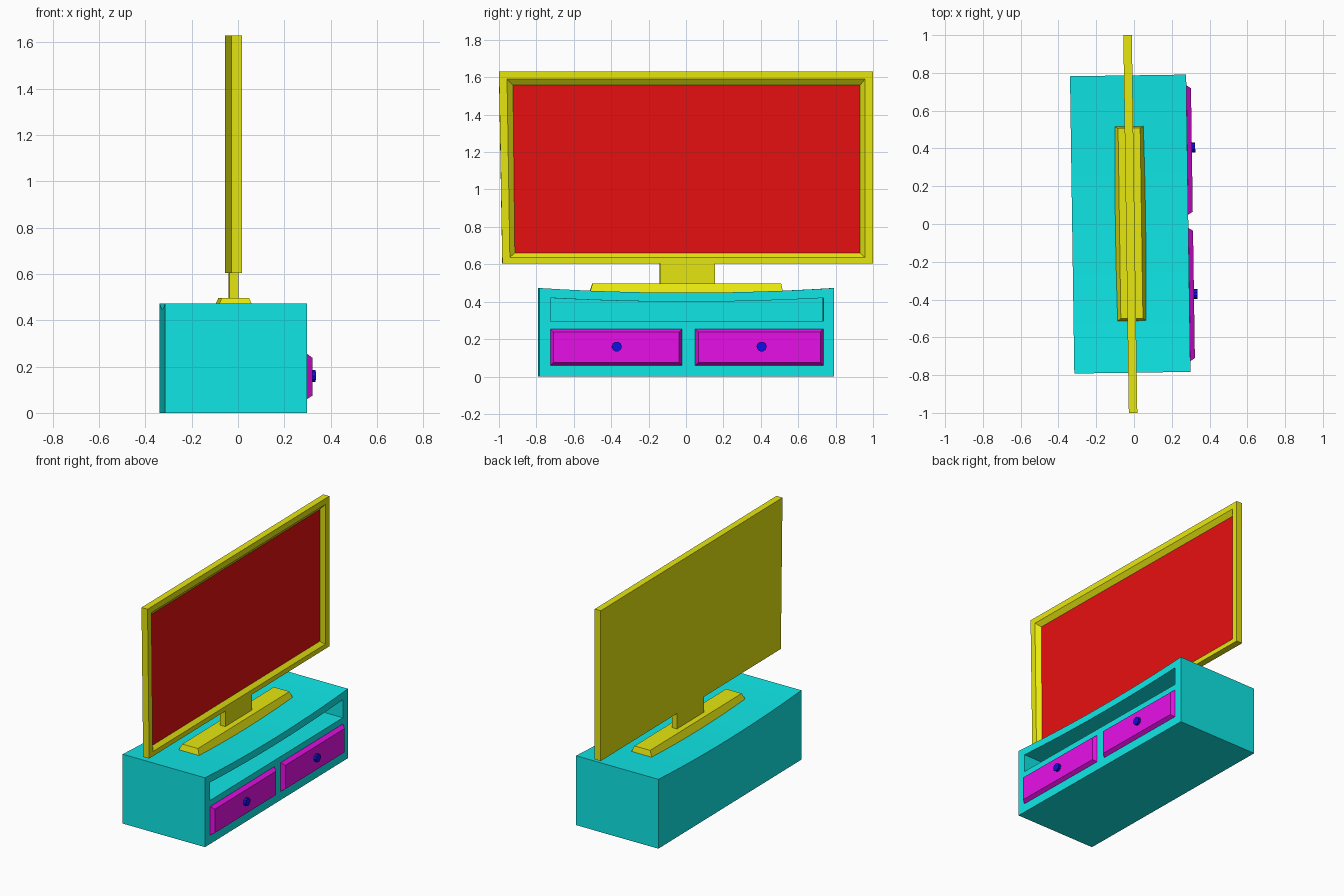
import bpy, bmesh, math

if "Cube" in bpy.data.objects:
    bpy.data.objects.remove(bpy.data.objects["Cube"], do_unlink=True)

TURN = 0.0145  # the whole set stands slightly turned


def material(name, rgb):
    m = bpy.data.materials.new(name)
    m.use_nodes = True
    m.diffuse_color = (*rgb, 1)
    m.node_tree.nodes["Principled BSDF"].inputs["Base Color"].default_value = (*rgb, 1)
    return m


HI, LO = 0.8, 0.005
teal = material("teal", (LO, HI, HI))
yellow = material("yellow", (HI, HI, LO))
red = material("red", (HI, LO, LO))
magenta = material("magenta", (HI, LO, HI))
blue = material("blue", (LO, LO, HI))


def loft(name, rings, mats, end_index=0):
    """Skin a stack of rings; the last cap takes material end_index."""
    bm = bmesh.new()
    loops = [[bm.verts.new(p) for p in r] for r in rings]
    for a, b in zip(loops, loops[1:]):
        for i in range(len(a)):
            j = (i + 1) % len(a)
            bm.faces.new((a[i], a[j], b[j], b[i]))
    bm.faces.new(loops[0])
    cap = bm.faces.new(loops[-1])
    bmesh.ops.recalc_face_normals(bm, faces=bm.faces)
    cap.material_index = end_index
    me = bpy.data.meshes.new(name)
    bm.to_mesh(me)
    bm.free()
    ob = bpy.data.objects.new(name, me)
    for m in mats:
        me.materials.append(m)
    ob.rotation_euler.z = TURN
    bpy.context.collection.objects.link(ob)
    return ob


def upright(x, y0, y1, z0, z1, skew=0.0):
    """Rectangle facing +x; skew shifts its lower right-hand corner."""
    return [(x, y0 + skew, z0), (x, y1, z0), (x, y1, z1), (x, y0, z1)]


def flat(z, x0, x1, y0, y1):
    return [(x0, y0, z), (x1, y0, z), (x1, y1, z), (x0, y1, z)]


def sagging(name, x0, x1, half, z0, mid, drop, steps=12):
    """Block along y whose top sags towards the middle."""
    rings = []
    for i in range(steps + 1):
        t = 2 * i / steps - 1
        y, top = half * t, mid + drop * t * t
        rings.append([(x0, y, z0), (x1, y, z0), (x1, y, top), (x0, y, top)])
    return loft(name, rings, [teal])


# Cabinet with an open shelf
cabinet = sagging("cabinet", -0.3275, 0.2875, 0.787, 0, 0.448, 0.025)
cutter = sagging("shelf_cutter", -0.2, 0.4, 0.73, 0.297, 0.4, 0.02)
cutter.hide_render = True
cutter.display_type = 'WIRE'
cut = cabinet.modifiers.new("shelf", 'BOOLEAN')
cut.operation = 'DIFFERENCE'
cut.solver = 'EXACT'
cut.object = cutter
bpy.context.view_layer.update()
shelved = bpy.data.meshes.new_from_object(
    cabinet.evaluated_get(bpy.context.evaluated_depsgraph_get()))
cabinet.modifiers.clear()
cabinet.data = shelved
bpy.data.objects.remove(cutter, do_unlink=True)

# Drawers and knobs
for side, y0, y1, knob_y in (("right", -0.73, -0.025, -0.375),
                             ("left", 0.045, 0.73, 0.4)):
    loft(side + "_drawer",
         [upright(0.28, y0, y1, 0.06, 0.255),
          upright(0.288, y0, y1, 0.06, 0.255),
          upright(0.312, y0 + 0.016, y1 - 0.016, 0.075, 0.237)], [magenta])
    angles = [math.tau * i / 10 for i in range(10)]
    loft(side + "_knob",
         [[(x, knob_y + 0.027 * math.cos(a), 0.16 + 0.027 * math.sin(a)) for a in angles]
          for x in (0.305, 0.33)], [blue])

# Stand
loft("stand_base", [flat(0.445, -0.1, 0.063, -0.517, 0.52),
                    flat(0.497, -0.077, 0.04, -0.5, 0.508)], [yellow])
loft("stand_neck", [flat(z, -0.038, 0.0, -0.14, 0.155) for z in (0.49, 0.61)], [yellow])

# Television: bezel with a recessed screen
loft("television",
     [upright(-0.042, -1.0, 1.0, 0.605, 1.63, 0.018),
      upright(0.003, -1.0, 1.0, 0.605, 1.63, 0.018),
      upright(0.003, -0.957, 0.957, 0.637, 1.59, 0.015),
      upright(-0.022, -0.925, 0.932, 0.66, 1.558, 0.01)],
     [yellow, red], end_index=1)
